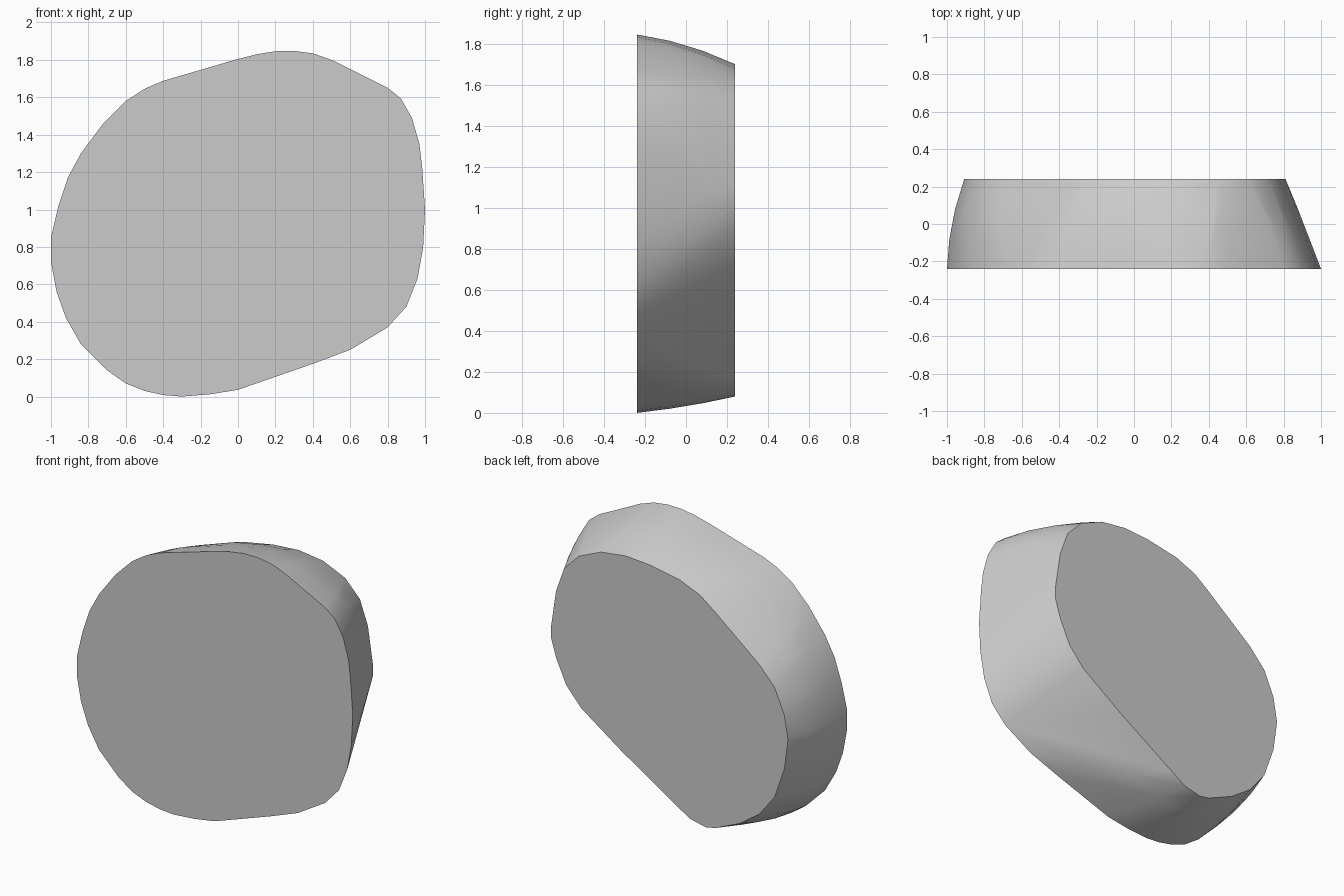
import bpy, bmesh, math
from mathutils import Vector

if "Cube" in bpy.data.objects:
    bpy.data.objects.remove(bpy.data.objects["Cube"])

HALF = 0.24  # half thickness along y

# Front face outline (x, z)
front = [(-1, .72), (-1, .85), (-.96, 1.02), (-.91, 1.17), (-.84, 1.3), (-.72, 1.46),
         (-.6, 1.58), (-.5, 1.645), (-.4, 1.688), (0, 1.805), (.1, 1.83), (.2, 1.846),
         (.3, 1.848), (.4, 1.835), (.5, 1.80), (.8, 1.65), (.87, 1.595), (.93, 1.49),
         (.97, 1.35), (.985, 1.22), (1, 1.0), (.99, .8), (.96, .63), (.9, .48), (.8, .37),
         (.6, .25), (.4, .175), (0, .036), (-.15, .012), (-.3, 0), (-.4, .008),
         (-.5, .03), (-.6, .07), (-.7, .14), (-.84, .28), (-.92, .42), (-.97, .56)]
# Smaller back face outline (x, z)
back = [(.81, 1.10), (.774, 1.34), (.716, 1.50), (.61, 1.61), (.45, 1.68), (.27, 1.703),
        (.09, 1.69), (-.125, 1.65), (-.27, 1.59), (-.377, 1.51), (-.70, 1.25),
        (-.81, 1.13), (-.88, .97), (-.908, .81), (-.88, .61), (-.81, .41), (-.70, .27),
        (-.557, .17), (-.377, .092), (-.31, .08), (-.197, .105), (-.09, .17), (.306, .42),
        (.594, .62), (.70, .74), (.774, .90), (.81, 1.02)]


def support(outline, d):
    """Outermost outline point in direction d."""
    return max((Vector(p) for p in outline), key=lambda p: p.dot(d))


# Rounded slab: hull over both faces plus bulged rings between them
bm = bmesh.new()
for outline, y in ((front, -HALF), (back, HALF)):
    for x, z in outline:
        bm.verts.new((x, y, z))
for i in range(48):
    a = math.tau * i / 48
    d = Vector((math.cos(a), math.sin(a)))
    f, b = support(front, d), support(back, d)
    # the lower right side stays flat, the rest bulges softly
    bulge = 0.02 * min(1, max(0, 0.9 - 0.9 * d.dot(Vector((.8, -.6)))))
    if bulge > 0.002:
        for t in (1 / 3, 2 / 3):
            p = f.lerp(b, t) + d * bulge * 4 * t * (1 - t)
            bm.verts.new((p.x, HALF * (2 * t - 1), p.y))

hull = bmesh.ops.convex_hull(bm, input=bm.verts)
spare = [v for v in bm.verts if not v.link_faces]
bmesh.ops.delete(bm, geom=spare, context='VERTS')
bmesh.ops.dissolve_limit(bm, angle_limit=math.radians(1), verts=bm.verts, edges=bm.edges)
bmesh.ops.recalc_face_normals(bm, faces=bm.faces)

mesh = bpy.data.meshes.new("rounded_slab")
bm.to_mesh(mesh)
bm.free()
slab = bpy.data.objects.new("rounded_slab", mesh)
bpy.context.collection.objects.link(slab)
bpy.context.view_layer.objects.active = slab
slab.select_set(True)
bpy.ops.object.shade_smooth_by_angle(angle=math.radians(35))
